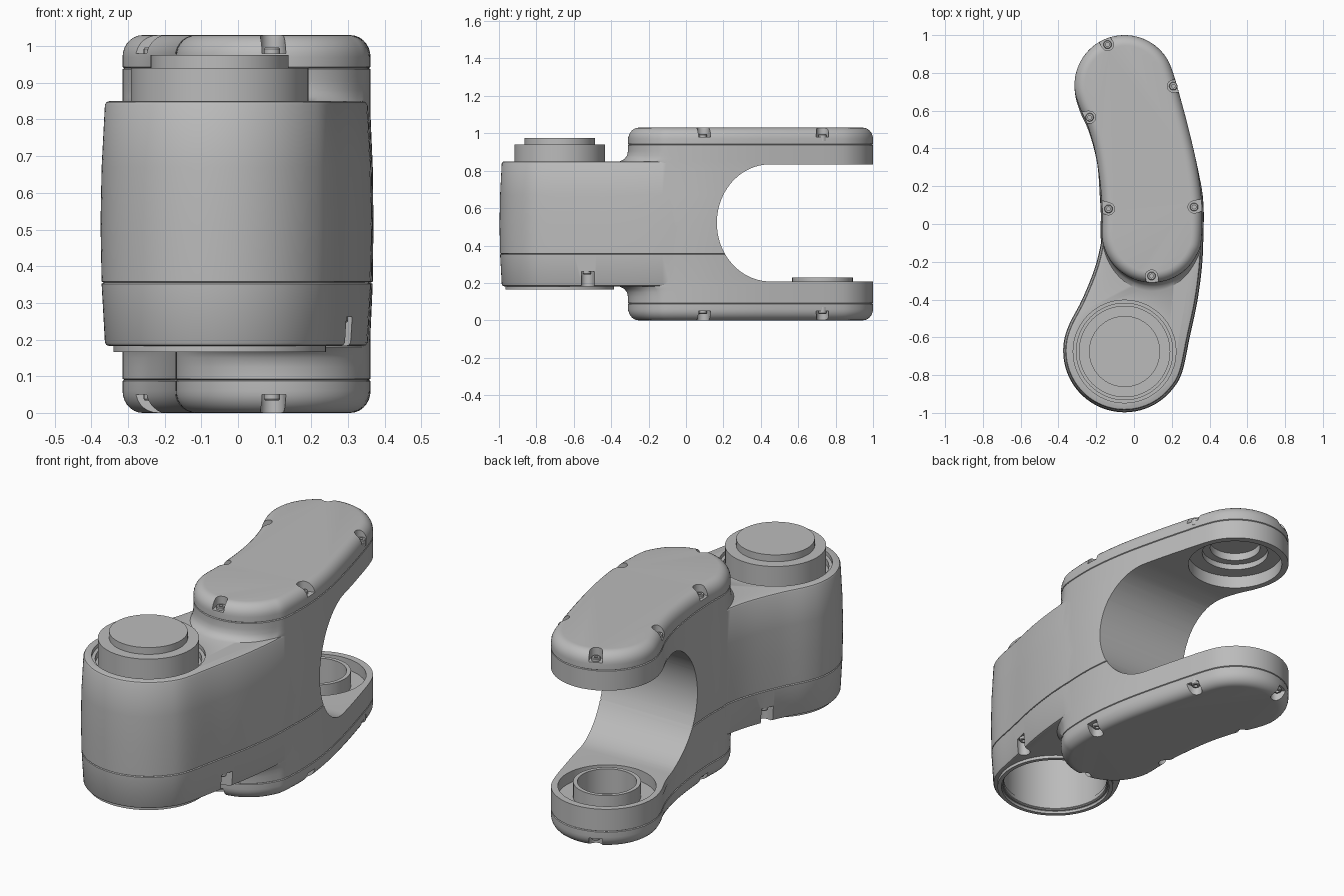
import bpy, bmesh, math
from mathutils import Vector

cube = bpy.data.objects.get("Cube")
if cube:
    bpy.data.objects.remove(cube)

grey = bpy.data.materials.new("plain_grey")
grey.use_nodes = True
grey.diffuse_color = (0.5, 0.5, 0.5, 1)
grey.node_tree.nodes["Principled BSDF"].inputs["Base Color"].default_value = (0.5, 0.5, 0.5, 1)

TOP = 1.03                      # overall height
FRONT = (-0.05, -0.675)         # axis of the front joint
BACK = (-0.05, 0.73)            # axis of the fork joint


def loft(name, rings, closed=False):
    """Skin a stack of equal rings, capped at both ends or joined in a loop."""
    bm = bmesh.new()
    loops = [[bm.verts.new(p) for p in ring] for ring in rings]
    n = len(loops[0])
    pairs = list(zip(loops, loops[1:]))
    if closed:
        pairs.append((loops[-1], loops[0]))
    else:
        bm.faces.new(loops[0])
        bm.faces.new(loops[-1])
    for a, b in pairs:
        for i in range(n):
            j = (i + 1) % n
            bm.faces.new((a[i], a[j], b[j], b[i]))
    bmesh.ops.recalc_face_normals(bm, faces=bm.faces)
    mesh = bpy.data.meshes.new(name)
    bm.to_mesh(mesh)
    bm.free()
    mesh.materials.append(grey)
    ob = bpy.data.objects.new(name, mesh)
    bpy.context.collection.objects.link(ob)
    return ob


def turned(name, centre, profile, closed=False, sides=64):
    """Round part from (radius, z) steps."""
    rings = []
    for r, z in profile:
        turn = [2 * math.pi * i / sides for i in range(sides)]
        rings.append([(centre[0] + r * math.cos(t), centre[1] + r * math.sin(t), z) for t in turn])
    return loft(name, rings, closed)


def arc(centre, r, start, end, n=11):
    angles = [math.radians(start + (end - start) * i / (n - 1)) for i in range(n)]
    return [(centre[0] + r * math.cos(a), centre[1] + r * math.sin(a)) for a in angles]


def smooth_outline(points, steps=5):
    """Closed smooth curve through the points, as (position, outward normal)."""
    p = [Vector(q) for q in points]
    n = len(p)
    out = []
    for i in range(n):
        a, b, c, d = p[i - 1], p[i], p[(i + 1) % n], p[(i + 2) % n]
        for s in range(steps):
            t = s / steps
            out.append(0.5 * (2 * b + (c - a) * t + (2 * a - 5 * b + 4 * c - d) * t * t
                              + (3 * b - a - 3 * c + d) * t ** 3))
    m = len(out)
    result = []
    for i in range(m):
        tangent = (out[(i + 1) % m] - out[i - 1]).normalized()
        result.append((out[i], Vector((tangent.y, -tangent.x))))
    return result


def shell(name, outline, profile):
    """Loft an outline through (z, inset, front flare) levels."""
    rings = []
    for z, inset, flare in profile:
        rings.append([(p.x - n.x * inset, p.y - n.y * inset - flare * max(0, -n.y), z)
                      for p, n in outline])
    return loft(name, rings)


def combine(target, tools, operation):
    """Apply booleans and remove the tools."""
    for tool in tools:
        tool.hide_render = True
        mod = target.modifiers.new("bool", 'BOOLEAN')
        mod.operation, mod.solver, mod.object = operation, 'EXACT', tool
    graph = bpy.context.evaluated_depsgraph_get()
    graph.update()
    mesh = bpy.data.meshes.new_from_object(target.evaluated_get(graph))
    target.modifiers.clear()
    target.data = mesh
    for tool in tools:
        bpy.data.objects.remove(tool)


def slot(spot, outline, z0, z1):
    """Screw slot cutter, round inside and open towards the outline."""
    c = Vector(spot)
    near = min((p for p, n in outline), key=lambda p: (p - c).length)
    out = (near - c).normalized()
    a = math.degrees(math.atan2(out.y, out.x))
    ring = arc(c, 0.032, a + 90, a + 270)
    tip = c + out * 0.1
    side = Vector((-out.y, out.x)) * 0.032
    ring += [tuple(tip - side), tuple(tip + side)]
    return loft("slot_cutter", [[(x, y, z) for x, y in ring] for z in (z0, z1)])


def screw(spot, z, way):
    steps = [(0.022, -0.02), (0.022, 0.012), (0.019, 0.016), (0.01, 0.016), (0.01, 0.004)]
    return turned("screw", spot, [(r, z + way * h) for r, h in steps], sides=18)


# Curved arm outline, and the wide front body that blends into it
arm_line = smooth_outline(
    arc((-0.05, 0.735), 0.265, 15, 205)
    + [(-0.245, 0.52), (-0.205, 0.38), (-0.18, 0.22), (-0.168, 0.06)]
    + arc((0.095, -0.045), 0.265, 185, 350)
    + [(0.36, 0.1), (0.335, 0.3), (0.29, 0.5), (0.245, 0.67)])
body_line = smooth_outline(
    arc((-0.05, -0.672), 0.325, 155, 340)
    + [(0.295, -0.6), (0.337, -0.4), (0.362, -0.2), (0.366, -0.03), (0.352, 0.08), (0.28, 0.16),
       (0.1, 0.2), (-0.1, 0.16), (-0.155, 0.04), (-0.175, -0.1), (-0.21, -0.24), (-0.275, -0.4)])

# Arm levels: rounded edge, seam, flare into the body; mirrored for the top
half = []
for i in range(8):
    t = math.pi / 2 * i / 7
    half.append((0.06 * (1 - math.cos(t)), 0.055 * (1 - math.sin(t)), 0))
half += [(0.087, 0, 0), (0.09, 0.005, 0), (0.093, 0, 0), (0.125, 0, 0),
         (0.15, 0, 0.006), (0.168, 0, 0.02), (0.18, 0, 0.045), (0.22, 0, 0)]
middle = [(0.352, -0.006, 0), (0.355, 0, 0), (0.358, -0.006, 0), (0.515, -0.008, 0), (0.67, -0.006, 0)]
upper = [(TOP - z, inset, flare) for z, inset, flare in reversed(half)]
body_levels = [(0.182, 0.024, 0), (0.185, 0.016, 0), (0.192, 0.012, 0), (0.352, 0.003, 0),
               (0.355, 0.009, 0), (0.358, 0.003, 0), (0.515, 0, 0), (0.67, 0.003, 0),
               (0.84, 0.012, 0), (0.847, 0.016, 0), (0.85, 0.024, 0)]

link = shell("link_housing", arm_line, half + middle + upper)
body = shell("front_body", body_line, body_levels)
combine(link, [body], 'UNION')

# Fork opening, joint recesses and screw slots
mouth = [(1.3, 0.208)] + [(0.45 + 0.285 * c, 0.521 + 0.313 * s)
                          for c, s in arc((0, 0), 1, 270, 90, 41)] + [(1.3, 0.834)]
cutters = [
    loft("fork_cutter", [[(x, y, z) for y, z in mouth] for x in (-1, 1)]),
    turned("lower_recess_cutter", BACK, [(0.235, 0.3), (0.235, 0.15), (0.15, 0.15), (0.15, 0.08)]),
    turned("upper_recess_cutter", BACK, [(0.235, 0.75), (0.235, 0.9), (0.165, 0.9),
                                         (0.165, 0.93), (0.125, 0.93), (0.125, 0.97)]),
    turned("groove_cutter", FRONT, [(0.272, 0.9), (0.272, 0.83), (0.255, 0.83), (0.255, 0.8)]),
    turned("bore_cutter", FRONT, [(0.262, 0.1), (0.262, 0.5)]),
]
cap_spots = [(-0.14, 0.95), (0.208, 0.73), (-0.235, 0.565), (-0.135, 0.08), (0.318, 0.09), (0.093, -0.275)]
body_spots = [(0.278, -0.53), (-0.215, -0.34)]
for spot in cap_spots:
    cutters.append(slot(spot, arm_line, 0.98, 1.1))
    cutters.append(slot(spot, arm_line, -0.1, 0.05))
    screw(spot, 0.98, 1)
    screw(spot, 0.05, -1)
for spot in body_spots:
    cutters.append(slot(spot, body_line, 0.1, 0.262))
    screw(spot, 0.262, -1)
combine(link, cutters, 'DIFFERENCE')

# Front joint: stepped boss on top, collar underneath
turned("front_boss", FRONT, [(0.242, 0.78), (0.242, 0.94), (0.188, 0.94), (0.188, 0.976)])
turned("front_collar", FRONT, [(0.29, 0.166), (0.29, 0.21), (0.258, 0.21), (0.258, 0.19),
                               (0.27, 0.18), (0.27, 0.166)], closed=True)
# Fork joint: raised bearing ring on the lower prong
turned("bearing_ring", BACK, [(0.162, 0.1), (0.162, 0.23), (0.142, 0.23), (0.142, 0.1)], closed=True)

# Smooth shading with crisp edges
bpy.ops.object.select_all(action='DESELECT')
for ob in bpy.context.scene.objects:
    if ob.type == 'MESH':
        ob.select_set(True)
bpy.context.view_layer.objects.active = link
bpy.ops.object.shade_smooth_by_angle(angle=math.radians(30))
